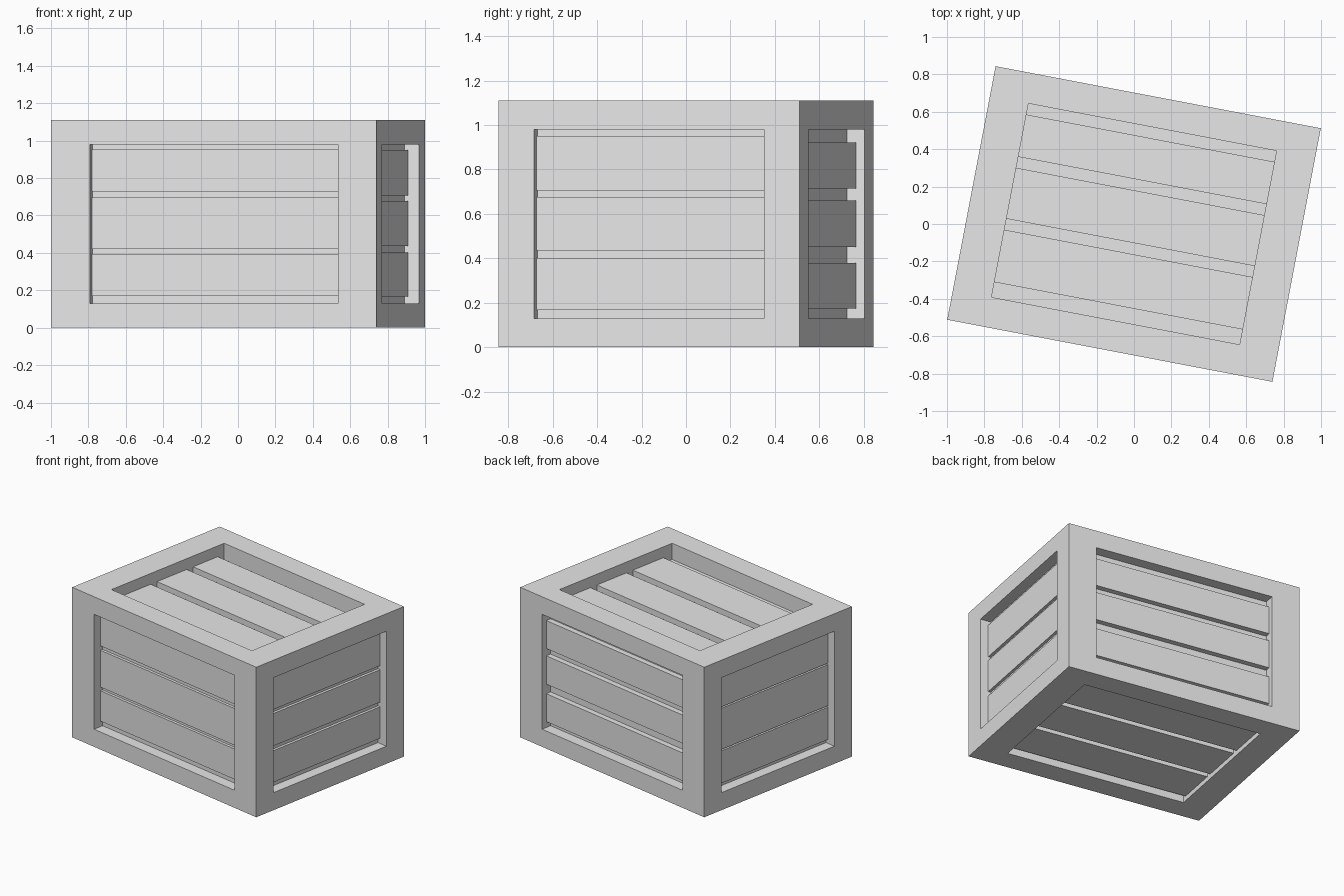
import bpy
import math
from mathutils import Matrix, Vector

if "Cube" in bpy.data.objects:
    bpy.data.objects.remove(bpy.data.objects["Cube"], do_unlink=True)

W, D, H = 1.77, 1.38, 1.11          # outer size
BX, BY, BZ = 0.21, 0.163, 0.13      # frame bar widths
CORE = 0.08                         # depth of the inner panel
TURN = Matrix.Rotation(math.radians(-10.8), 4, "Z")

grey = bpy.data.materials.new("plain_grey")
grey.use_nodes = True
grey.diffuse_color = (0.8, 0.8, 0.8, 1)
grey.node_tree.nodes["Principled BSDF"].inputs["Base Color"].default_value = (0.8, 0.8, 0.8, 1)


def box(name, lo, hi):
    """Box between two corners, turned with the whole crate."""
    lo, hi = Vector(lo), Vector(hi)
    bpy.ops.mesh.primitive_cube_add(size=1)
    ob = bpy.context.object
    ob.name = name
    size = hi - lo
    ob.data.transform(TURN @ Matrix.Translation((lo + hi) / 2) @ Matrix.Diagonal((*size, 1)))
    ob.data.materials.append(grey)
    return ob


def cut(target, cutter):
    mod = target.modifiers.new("opening", "BOOLEAN")
    mod.operation = "DIFFERENCE"
    mod.solver = "EXACT"
    mod.object = cutter
    cutter.hide_render = True
    cutter.hide_viewport = True
    cutter.display_type = "WIRE"


x, y = W / 2, D / 2
ix, iy = x - BX, y - BY
z0, z1 = BZ, H - BZ

# Solid crate body with a recessed opening on each of the six sides
frame = box("crate_frame", (-x, -y, 0), (x, y, H))
for s, side in ((-1, "right"), (1, "left")):
    a, b = sorted((s * (x - CORE), s * (x + 0.1)))
    cut(frame, box(side + "_cutter", (a, -iy, z0), (b, iy, z1)))
for s, side in ((-1, "front"), (1, "back")):
    a, b = sorted((s * (y - CORE), s * (y + 0.1)))
    cut(frame, box(side + "_cutter", (-ix, a, z0), (ix, b, z1)))
cut(frame, box("bottom_cutter", (-ix, -iy, -0.1), (ix, iy, CORE)))
cut(frame, box("top_cutter", (-ix, -iy, H - 0.12), (ix, iy, H + 0.1)))

# Slats: outer face depth and the spans across each opening
e = 0.02                            # how far slats sink into the body
slats = {
    "front": (0.06, ((0.17, 0.395), (0.422, 0.695), (0.727, 0.952))),
    "back": (0.04, ((0.173, 0.38), (0.45, 0.66), (0.714, 0.921))),
    "left": (0.06, ((0.168, 0.402), (0.436, 0.677), (0.706, 0.95))),
    "right": (0.06, ((0.16, 0.4), (0.41, 0.715), (0.725, 0.96))),
    "top": (0.08, ((-0.445, -0.16), (-0.1, 0.177), (0.237, 0.467))),
    "bottom": (0.035, ((-0.5, -0.2), (-0.16, 0.16), (0.2, 0.515))),
}
for side, (depth, spans) in slats.items():
    for i, (a, b) in enumerate(spans, 1):
        name = f"{side}_slat_{i}"
        if side in ("front", "back"):
            s = -1 if side == "front" else 1
            p, q = sorted((s * (y - depth), s * (y - CORE - e)))
            box(name, (-ix - e, p, a), (ix + e, q, b))
        elif side in ("left", "right"):
            s = 1 if side == "left" else -1
            p, q = sorted((s * (x - depth), s * (x - CORE - e)))
            box(name, (p, -iy - e, a), (q, iy + e, b))
        elif side == "top":
            box(name, (-ix - e, a, H - 0.12 - e), (ix + e, b, H - depth))
        else:
            box(name, (-ix - e, a, depth), (ix + e, b, CORE + e))
